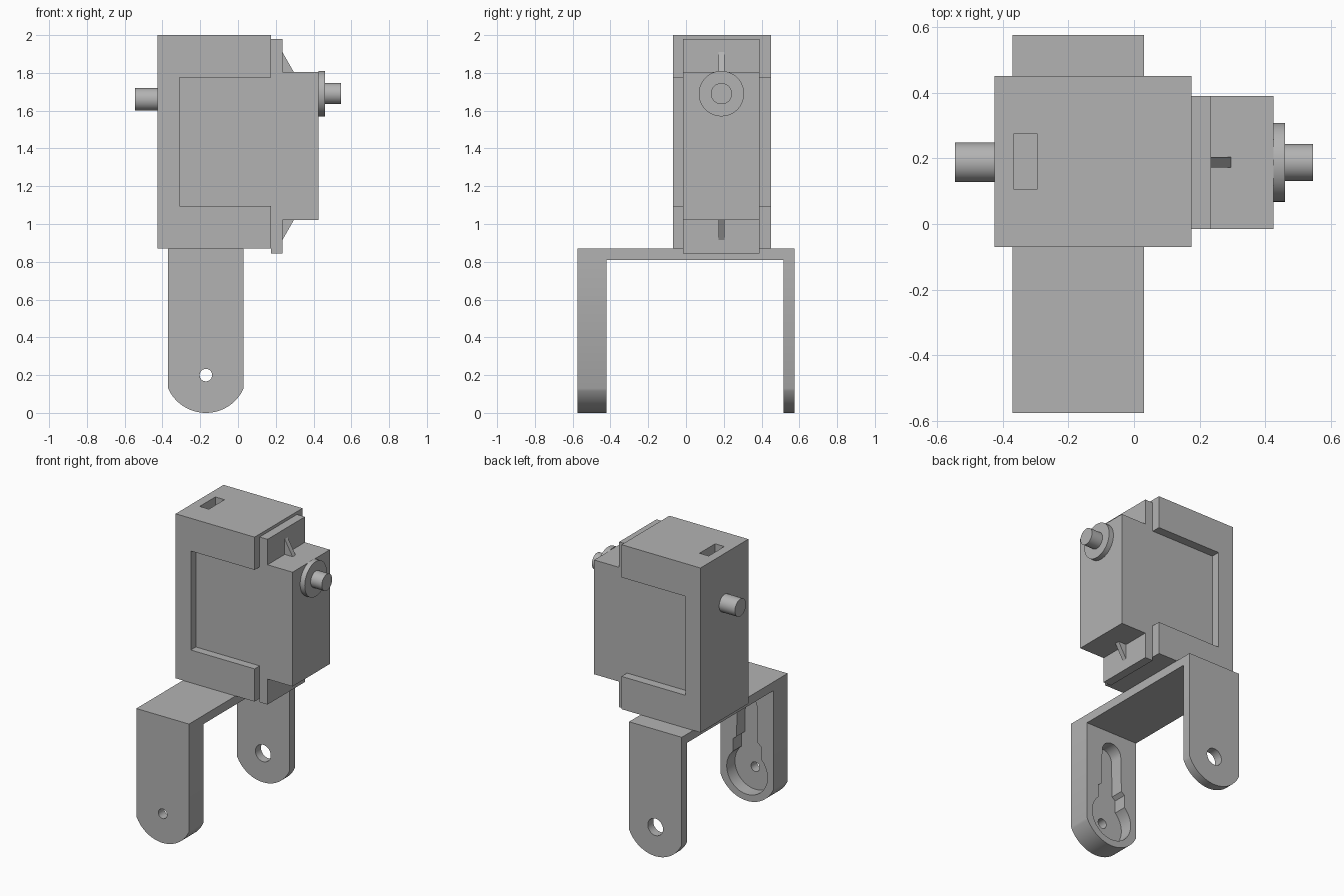
import bpy
import bmesh
from math import sin, cos, pi, radians, sqrt, asin
from mathutils import Matrix, Vector

cube = bpy.data.objects.get("Cube")
if cube:
    bpy.data.objects.remove(cube, do_unlink=True)

grey = bpy.data.materials.new("plain grey")
grey.use_nodes = True
colour = (0.45, 0.45, 0.45, 1)
grey.diffuse_color = colour
grey.node_tree.nodes["Principled BSDF"].inputs["Base Color"].default_value = colour


def finish(name, bm):
    bmesh.ops.recalc_face_normals(bm, faces=bm.faces)
    mesh = bpy.data.meshes.new(name)
    bm.to_mesh(mesh)
    bm.free()
    mesh.materials.append(grey)
    ob = bpy.data.objects.new(name, mesh)
    bpy.context.collection.objects.link(ob)
    return ob


def prism(name, profile, y0, y1):
    """Extrude an (x, z) outline from y0 to y1."""
    bm = bmesh.new()
    face = bm.faces.new([bm.verts.new((x, y0, z)) for x, z in profile])
    out = bmesh.ops.extrude_face_region(bm, geom=[face])
    verts = [v for v in out["geom"] if isinstance(v, bmesh.types.BMVert)]
    bmesh.ops.translate(bm, verts=verts, vec=(0, y1 - y0, 0))
    return finish(name, bm)


def box(name, x0, x1, y0, y1, z0, z1):
    return prism(name, [(x0, z0), (x1, z0), (x1, z1), (x0, z1)], y0, y1)


def rod(name, start, end, radius):
    a, b = Vector(start), Vector(end)
    bm = bmesh.new()
    turn = (b - a).to_track_quat("Z", "Y").to_matrix().to_4x4()
    bmesh.ops.create_cone(bm, cap_ends=True, segments=64, radius1=radius, radius2=radius,
                          depth=(b - a).length, matrix=Matrix.Translation((a + b) / 2) @ turn)
    return finish(name, bm)


def arc(cx, cz, r, a0, a1, steps=32):
    return [(cx + r * cos(a0 + (a1 - a0) * i / steps), cz + r * sin(a0 + (a1 - a0) * i / steps))
            for i in range(steps + 1)]


def cut(ob, *cutters):
    for cutter in cutters:
        mod = ob.modifiers.new("cut", "BOOLEAN")
        mod.operation = "DIFFERENCE"
        mod.solver = "EXACT"
        mod.object = cutter
        bpy.context.view_layer.objects.active = ob
        bpy.ops.object.modifier_apply(modifier=mod.name)
        bpy.data.objects.remove(cutter, do_unlink=True)


def smooth(ob):
    bpy.ops.object.select_all(action="DESELECT")
    ob.select_set(True)
    bpy.context.view_layer.objects.active = ob
    bpy.ops.object.shade_smooth_by_angle(angle=radians(30))


# Shared dimensions
bx, half, hole_z = -0.17, 0.2, 0.2        # bracket centre, half width, pivot height
out_y, plate_z0, plate_z1 = 0.575, 0.81, 0.87
mid_y = 0.1875                            # centre plane of the motor

# U bracket: plate and two arms with rounded ends
box("bracket_plate", bx - half, bx + half, -out_y, out_y, plate_z0, plate_z1)
end_r = 0.219
spread = asin(half / end_r)
arm_outline = arc(bx, end_r, end_r, -pi / 2 - spread, -pi / 2 + spread)
arm_outline += [(bx + half, plate_z0), (bx - half, plate_z0)]
front_arm = prism("front_arm", arm_outline, -out_y, -0.42)
back_arm = prism("back_arm", arm_outline, 0.515, out_y)
cut(back_arm, rod("cutter", (bx, 0.4, hole_z), (bx, 0.7, hole_z), 0.058))

# Keyhole pocket for the motor horn, on the inside of the front arm
floor_y, open_y = -0.51, -0.3
slot = arc(bx, 0.66, 0.075, 0, pi, 20)
slot += [(bx - 0.08, 0.42), (bx - 0.105, 0.4), (bx - 0.105, hole_z),
         (bx + 0.105, hole_z), (bx + 0.105, 0.4), (bx + 0.08, 0.42)]
cut(front_arm,
    prism("cutter", slot, floor_y, open_y),
    rod("cutter", (bx, floor_y, hole_z), (bx, open_y, hole_z), 0.155),
    rod("cutter", (bx, -0.7, hole_z), (bx, -0.3, hole_z), 0.033))

# C-shaped holder with a cable slot in its top
holder = prism("motor_holder", [(-0.425, plate_z1), (0.175, plate_z1), (0.175, 1.095),
                                (-0.31, 1.095), (-0.31, 1.775), (0.175, 1.775),
                                (0.175, 2), (-0.425, 2)], -0.07, 0.45)
cut(holder, box("cutter", -0.365, -0.295, 0.105, 0.275, 1.82, 2.1))
pin = rod("holder_pin", (-0.425, mid_y, 1.66), (-0.545, mid_y, 1.66), 0.06)

# Motor case, mounting flange and ribs
y0, y1 = -0.015, 0.39
box("motor_case", -0.31, 0.425, y0, y1, 1.02, 1.805)
box("motor_flange", 0.175, 0.235, y0, y1, 0.845, 1.98)
for name, z, rise in (("upper_rib", 1.805, 0.105), ("lower_rib", 1.02, -0.105)):
    prism(name, [(0.235, z), (0.295, z), (0.235, z + rise)], mid_y - 0.016, mid_y + 0.016)

# Output collar and shaft
collar = rod("output_collar", (0.425, mid_y, 1.69), (0.46, mid_y, 1.69), 0.12)
shaft = rod("output_shaft", (0.46, mid_y, 1.69), (0.545, mid_y, 1.69), 0.056)

for ob in (front_arm, back_arm, pin, collar, shaft):
    smooth(ob)
